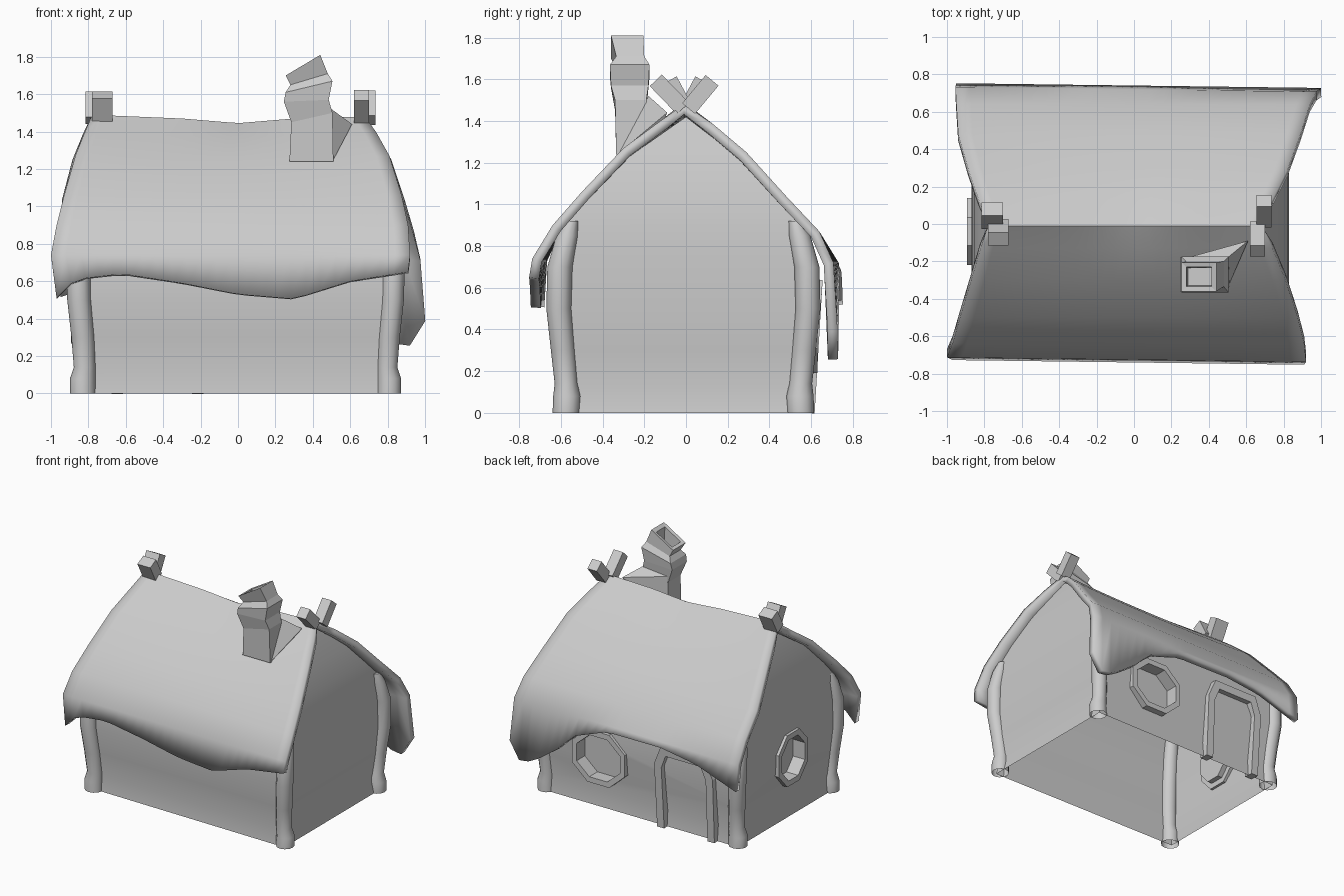
import bpy, bmesh, math
from mathutils import Matrix, Vector

if "Cube" in bpy.data.objects:
    bpy.data.objects.remove(bpy.data.objects["Cube"])

grey = bpy.data.materials.new("light_grey")
grey.diffuse_color = (0.6, 0.6, 0.6, 1)
grey.use_nodes = True
grey.node_tree.nodes["Principled BSDF"].inputs["Base Color"].default_value = grey.diffuse_color


def make(name, verts, faces, smooth=None):
    me = bpy.data.meshes.new(name)
    me.from_pydata(verts, [], faces)
    bm = bmesh.new()
    bm.from_mesh(me)
    bmesh.ops.remove_doubles(bm, verts=bm.verts, dist=0.0005)
    bmesh.ops.recalc_face_normals(bm, faces=bm.faces)
    bm.to_mesh(me)
    bm.free()
    me.materials.append(grey)
    ob = bpy.data.objects.new(name, me)
    bpy.context.collection.objects.link(ob)
    bpy.ops.object.select_all(action='DESELECT')
    ob.select_set(True)
    bpy.context.view_layer.objects.active = ob
    if smooth:
        bpy.ops.object.shade_smooth_by_angle(angle=math.radians(smooth))
    return ob


def loft(name, rings, smooth=None, caps=(True, True)):
    """Skin a list of closed rings with equal point counts."""
    n = len(rings[0])
    verts = [p for r in rings for p in r]
    faces = [(i * n + j, i * n + (j + 1) % n, (i + 1) * n + (j + 1) % n, (i + 1) * n + j)
             for i in range(len(rings) - 1) for j in range(n)]
    if caps[0]:
        faces.append(tuple(range(n)))
    if caps[1]:
        faces.append(tuple(range(len(verts) - n, len(verts))))
    return make(name, verts, faces, smooth)


def frame(name, outer, inner, depth, mat, closed=True):
    """Raised border between two outlines; local z points out of the wall."""
    n = len(outer)
    verts = []
    for (ax, ay), (bx, by) in zip(outer, inner):
        verts += [mat @ Vector(p) for p in
                  ((ax, ay, -0.03), (ax, ay, depth), (bx, by, depth), (bx, by, -0.03))]
    faces = []
    for i in range(n if closed else n - 1):
        k = (i + 1) % n
        faces += [(i * 4 + j, i * 4 + (j + 1) % 4, k * 4 + (j + 1) % 4, k * 4 + j) for j in range(4)]
    if not closed:
        faces += [(0, 1, 2, 3), tuple(range(n * 4 - 4, n * 4))]
    return make(name, verts, faces)


def interp(table, x):
    for (x0, z0), (x1, z1) in zip(table, table[1:]):
        if x <= x1:
            return z0 + (z1 - z0) * max(0, (x - x0) / (x1 - x0))
    return table[-1][1]


# House shell: layers (z, front depth, back depth, left x, right x) closing at the ridge
layers = [(0, .58, .58, -.85, .82), (.12, .57, .57, -.84, .80), (.3, .59, .59, -.855, .82),
          (.5, .61, .61, -.87, .83), (.75, .6, .6, -.87, .83), (.9, .575, .565, -.865, .82),
          (1.04, .465, .435, -.855, .795), (1.2, .315, .285, -.83, .75), (1.42, 0, 0, -.765, .665)]
body = loft("house_walls", [[(l, -f, z), (r, -f - .025 * (z < .8), z), (r, b, z), (l, b, z)]
                            for z, f, b, l, r in layers], 30)

# Octagonal windows: recess with a pane, plus a raised border
back = Matrix.Rotation(math.pi, 4, 'Z') @ Matrix.Rotation(math.pi / 2, 4, 'X')
left = Matrix.Rotation(-math.pi / 2, 4, 'Z') @ Matrix.Rotation(math.pi / 2, 4, 'X')


def octagon(w, h):
    return [(w * math.cos(a), h * math.sin(a))
            for a in [math.pi * (i + .5) / 4 for i in range(8)]]


for name, loc, rot, w, h in [("back_window", (.31, .60, .395), back, .245, .22),
                             ("left_window", (-.862, -.04, .465), left, .195, .215)]:
    mat = Matrix.Translation(loc) @ rot
    cutter = loft("cutter", [[mat @ Vector((x, y, z)) for x, y in octagon(w - .045, h - .045)]
                             for z in (-.07, .2)])
    cutter.hide_render = True
    bpy.context.view_layer.objects.active = body
    mod = body.modifiers.new("recess", 'BOOLEAN')
    mod.operation, mod.object, mod.solver = 'DIFFERENCE', cutter, 'EXACT'
    bpy.ops.object.modifier_apply(modifier=mod.name)
    bpy.data.objects.remove(cutter)
    frame(name + "_border", octagon(w, h), octagon(w - .045, h - .045), .03, mat)

# Open the shell: no floor and no slopes under the roof
bm = bmesh.new()
bm.from_mesh(body.data)
bmesh.ops.delete(bm, context='FACES', geom=[
    f for f in bm.faces if (f.normal.z < -.9 and f.calc_center_median().z < .01)
    or (f.calc_center_median().z > .91 and abs(f.normal.y) > .5)])
bm.to_mesh(body.data)
bm.free()

# Door border, leaning with the wall
door_out = [(-.245, 0), (-.25, .5), (-.19, .64), (.19, .64), (.25, .5), (.245, 0)]
door_in = [(-.185, 0), (-.19, .48), (-.15, .58), (.15, .58), (.19, .48), (.185, 0)]
lean = Matrix.Translation((-.43, .572, 0)) @ Matrix.Rotation(-.06, 4, 'X') @ back
frame("door_border", door_out, door_in, .045, lean, closed=False)

# Corner posts, hollow below: flared foot, bowed shaft (outward x shift, y, z, radius)
post = [(0, .575, 0, .065), (0, .572, .08, .065), (-.01, .575, .14, .055), (0, .59, .3, .058),
        (.02, .61, .5, .06), (.025, .605, .7, .06), (.01, .57, .85, .052), (0, .55, .92, .035)]
for side, sx, x0, wide in (("left", -1, .83, 1.05), ("right", 1, .807, 1)):
    for end, sy, dy in (("front", -1, 0), ("back", 1, -.025)):
        loft(f"{end}_{side}_post",
             [[(sx * (x0 + dx) + wide * r * math.cos(a), sy * (y + dy) + r * math.sin(a), z)
               for a in [math.tau * i / 12 for i in range(12)]] for dx, y, z, r in post],
             40, (False, True))

# Thatched roof: rows (y, z, left x, right x) from front to back, wavy eaves and saddled ridge
front_eave = [(-.97, .51), (-.87, .61), (-.62, .64), (-.3, .59), (0, .53), (.3, .505),
              (.6, .6), (.91, .65)]
back_eave = [(-.95, .52), (-.6, .64), (-.3, .685), (.16, .68), (.45, .57), (.6, .42),
             (.8, .28), (.9, .25), (.95, .27), (1, .39)]
ridge = [(-.78, 1.49), (-.3, 1.47), (0, 1.445), (.3, 1.47), (.68, 1.48)]
rows = [(-.74, front_eave, -.97, .91), (-.725, .74, -1, .92), (-.64, .9, -.97, .91),
        (-.5, 1.06, -.93, .875), (-.3, 1.27, -.87, .81), (-.13, 1.395, -.82, .74),
        (-.01, ridge, -.78, .68),
        (.13, 1.385, -.83, .74), (.29, 1.25, -.885, .82), (.48, 1.04, -.94, .89),
        (.64, .87, -.95, .94), (.72, .72, -.955, .975), (.74, back_eave, -.95, 1)]
N = 24
verts = []
for y, z, l, r in rows:
    for c in range(N + 1):
        t = c / N
        x = l + (r - l) * t
        if isinstance(z, list):
            h = interp(z, x)
        else:  # upper rows follow the ridge sag a little
            h = z - .02 * (1 - (2 * t - 1) ** 2) * (z > 1.2)
        skew = .025 * (.5 - t) if abs(y) > .7 else 0  # eaves run slightly askew
        verts.append((x, y + skew, h))
faces = [(i * (N + 1) + c, i * (N + 1) + c + 1, (i + 1) * (N + 1) + c + 1, (i + 1) * (N + 1) + c)
         for i in range(len(rows) - 1) for c in range(N)]
roof = make("thatched_roof", verts, faces, 45)
solid = roof.modifiers.new("thickness", 'SOLIDIFY')
solid.thickness, solid.offset = .048, -1
if roof.data.polygons[N * 5].normal.z < 0:
    roof.data.flip_normals()

# Crooked chimney: rings (left x, right x, front y, back y, left z, right z), turning into the flue
stack = [(.275, .51, -.335, -.17, 1.24, 1.24), (.285, .505, -.34, -.19, 1.45, 1.5),
         (.245, .485, -.36, -.18, 1.56, 1.57), (.255, .505, -.365, -.175, 1.61, 1.67),
         (.28, .48, -.335, -.2, 1.65, 1.71), (.255, .44, -.36, -.205, 1.7, 1.81),
         (.28, .415, -.335, -.23, 1.71, 1.79), (.29, .42, -.33, -.235, 1.6, 1.62)]
loft("chimney", [[(a, f, p), (b, f, q), (b, k, q), (a, k, p)] for a, b, f, k, p, q in stack])

# Sloped saddle between chimney and ridge
make("chimney_saddle", [(.285, -.18, 1.3), (.285, -.18, 1.5), (.5, -.18, 1.52), (.505, -.33, 1.24),
                        (.61, -.09, 1.44), (.5, -.18, 1.25)],
     [(1, 2, 4), (2, 3, 4), (0, 1, 4), (0, 4, 5), (3, 5, 4), (0, 5, 3, 2, 1)])

# Forked ridge beams at both gables, each rising from the ridge
for name, x0, x1, y, z in [("left_front_beam", -.78, -.67, -.08, 1.595),
                           ("left_back_beam", -.815, -.7, .08, 1.595),
                           ("right_front_beam", .62, .70, -.145, 1.595),
                           ("right_back_beam", .655, .735, .125, 1.595)]:
    a, b = Vector((0, y * .1, 1.46)), Vector((0, y, z))
    side = (b - a).cross(Vector((1, 0, 0))).normalized() * .04
    loft(name, [[p + side + Vector((x0, 0, 0)), p + side + Vector((x1, 0, 0)),
                 p - side + Vector((x1, 0, 0)), p - side + Vector((x0, 0, 0))] for p in (a, b)])
